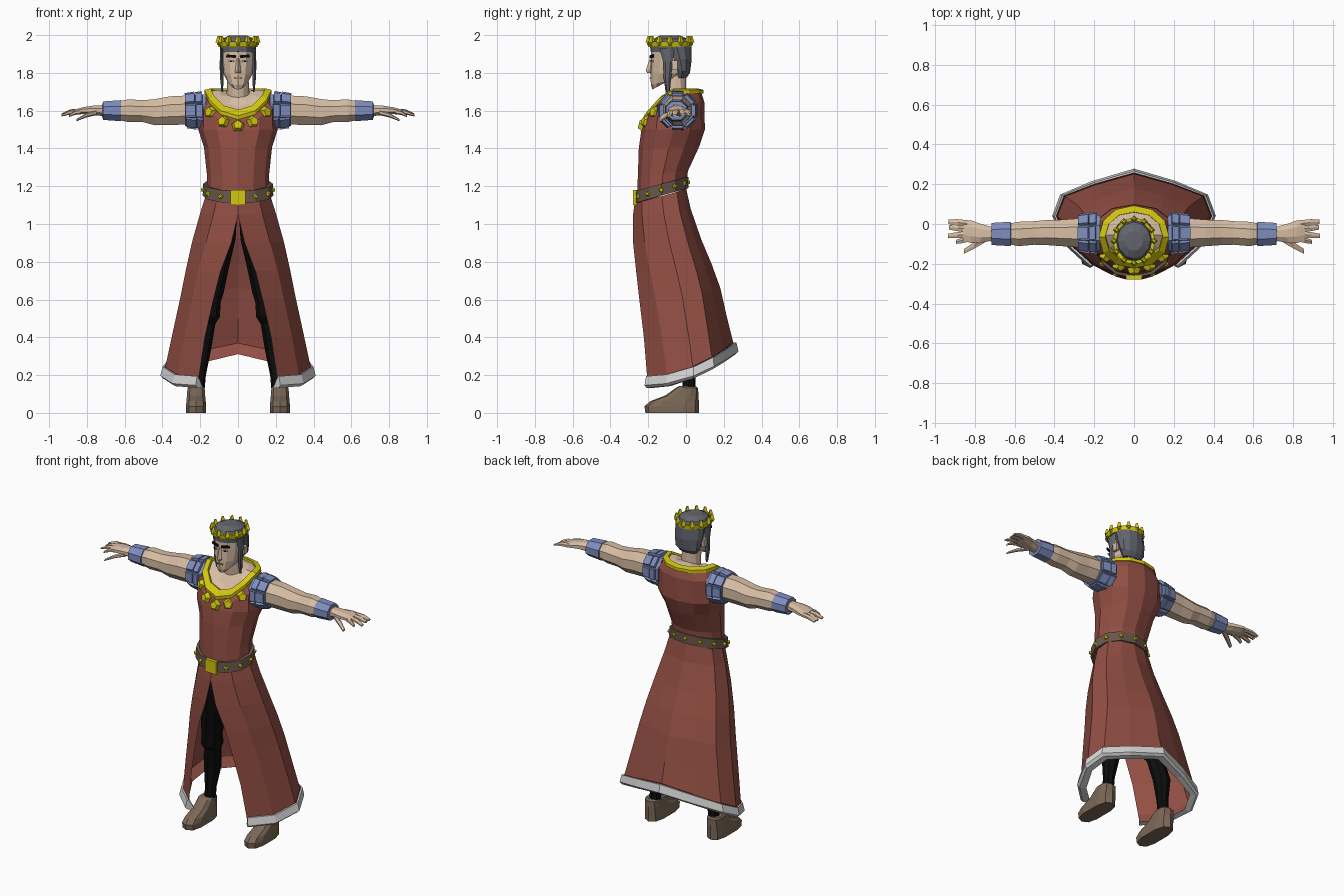
import bpy, bmesh, math
from mathutils import Vector, Matrix

def material(name, r, g, b):
    m = bpy.data.materials.new(name)
    m.diffuse_color = (r, g, b, 1)
    return m

RED = material("robe red", 0.29, 0.078, 0.058)
SKIN = material("skin", 0.68, 0.51, 0.37)
GOLD = material("gold", 0.65, 0.57, 0.005)
BLUE = material("armour blue", 0.21, 0.27, 0.52)
BELT = material("belt brown", 0.14, 0.095, 0.07)
BOOT = material("boot brown", 0.20, 0.14, 0.095)
HAIR = material("hair grey", 0.125, 0.13, 0.155)
BLACK = material("trouser black", 0.004, 0.004, 0.004)
WHITE = material("fur white", 0.68, 0.68, 0.68)

def finish(name, bm, mat):
    bmesh.ops.remove_doubles(bm, verts=bm.verts, dist=0.0002)
    bmesh.ops.recalc_face_normals(bm, faces=bm.faces)
    me = bpy.data.meshes.new(name)
    bm.to_mesh(me)
    bm.free()
    me.materials.append(mat)
    ob = bpy.data.objects.new(name, me)
    bpy.context.collection.objects.link(ob)
    return ob

def oval(hx, yf, yb, zf, zb, scoop=False, q=1.0, n=12, cx=0.0):
    """Horizontal ring sloping from zf to zb; scoop gives a round neckline."""
    pts = []
    for i in range(n):
        a = 2 * math.pi * i / n
        s, c = math.sin(a), math.cos(a)
        s, c = math.copysign(abs(s) ** q, s), math.copysign(abs(c) ** q, c)
        t = (1 - c) / 2
        h = 1 - (1 - min(1, 2 * t)) ** 1.6 if scoop else t
        pts.append(Vector((cx + hx * s, yf + (yb - yf) * t, zf + (zb - zf) * h)))
    return pts

def limb(x, y, z, ry, rz, s=1, n=8):
    """Ring around an arm that runs along x."""
    return [Vector((s * x, y + ry * math.cos(math.tau * (i + .5) / n),
                    z + rz * math.sin(math.tau * (i + .5) / n))) for i in range(n)]

def loft(bm, rings, caps=True, closed=True):
    vs = [[bm.verts.new(p) for p in r] for r in rings]
    n = len(vs[0])
    for a, b in zip(vs, vs[1:]):
        for i in range(n if closed else n - 1):
            j = (i + 1) % n
            bm.faces.new((a[i], a[j], b[j], b[i]))
    if caps:
        bm.faces.new(vs[0])
        bm.faces.new(vs[-1])

def lofted(name, mat, rings, caps=True, closed=True):
    bm = bmesh.new()
    loft(bm, rings, caps, closed)
    return finish(name, bm, mat)

def box(bm, loc, size, rot=None):
    m = Matrix.Translation(loc) @ (rot or Matrix()) @ Matrix.Diagonal((*size, 1))
    bmesh.ops.create_cube(bm, size=1, matrix=m)

def cone(bm, loc, direction, r1, r2, depth, n):
    rot = Vector(direction).to_track_quat('Z', 'Y').to_matrix().to_4x4()
    bmesh.ops.create_cone(bm, cap_ends=True, segments=n, radius1=r1, radius2=r2,
                          depth=depth, matrix=Matrix.Translation(loc) @ rot)

# Robe top and the skin of chest and neck
neckline = oval(.165, -.195, .08, 1.58, 1.70, True, .95)
lofted("robe_top", RED, [
    oval(.165, -.26, 0, 1.13, 1.19), oval(.165, -.255, .01, 1.25, 1.28),
    oval(.18, -.25, .07, 1.40, 1.41), oval(.21, -.236, .10, 1.50, 1.50, q=.9),
    oval(.205, -.220, .097, 1.545, 1.645, True, .9), neckline], caps=False)
lofted("chest_and_neck", SKIN, [
    neckline, oval(.10, -.14, .03, 1.62, 1.71, True), oval(.06, -.105, .0, 1.67, 1.715),
    oval(.055, -.12, 0, 1.79, 1.79)], caps=False)

# Skirt: open strip running from one slit edge round the back to the other
# rows hold front z, back z, slit x, side x, front y, back y
rows = [(1.13, 1.19, 0, .172, -.27, 0), (1.05, 1.08, 0, .20, -.28, .025),
        (.90, .92, .035, .243, -.28, .08), (.75, .79, .092, .275, -.264, .135),
        (.60, .66, .13, .304, -.247, .182), (.40, .50, .175, .345, -.223, .218),
        (.168, .347, .21, .39, -.204, .257)]

def skirt_row(row, w):
    zf, zb, slit, side, yf, yb = row
    shape = [(slit, 0), (slit + .65 * (side - slit), .14 + .09 * w), (side, .53),
             (.9 * side, .82 - .07 * w), (.5 * side, .95 - .07 * w ** .6), (0, 1)]
    half = [Vector((x, yf + (yb - yf) * f, zf + (zb - zf) * f * f)) for x, f in shape]
    return half + [Vector((-v.x, v.y, v.z)) for v in reversed(half[:-1])]

skirt = [skirt_row(r, i / (len(rows) - 1)) for i, r in enumerate(rows)]
lofted("robe_skirt", RED, skirt, caps=False, closed=False)

# Fur hem wrapped round the last skirt row, with a red lining inside
def hem_section(v, profile):
    out = Vector((v.x, v.y - .03, 0)).normalized()
    return [v + out * o + Vector((0, 0, z)) for o, z in profile]
lofted("fur_hem", WHITE, [hem_section(v, ((0, .026), (.01, .026), (.021, -.022), (.006, -.036),
                                          (-.036, -.036))) for v in skirt[-1]],
       caps=True, closed=False)
lofted("hem_lining", RED, [hem_section(v, ((-.036, -.036), (-.002, .03))) for v in skirt[-1]],
       caps=False, closed=False)

# Belt with buckle and studs
lofted("belt", BELT, [
    oval(.172, -.26, .0, 1.11, 1.19), oval(.187, -.274, .012, 1.11, 1.19),
    oval(.185, -.271, .012, 1.175, 1.25), oval(.16, -.25, 0, 1.175, 1.25)], caps=False)
bm = bmesh.new()
box(bm, (0, -.269, 1.14), (.078, .022, .08))
finish("buckle", bm, GOLD)
bm = bmesh.new()
for i in range(1, 12):
    a = math.tau * i / 12
    d = Vector((math.sin(a), -math.cos(a), 0))
    p = Vector((.185 * d.x, -.131 + .141 * d.y, 1.18 + .04 * d.y))
    cone(bm, p, d, .018, .009, .02, 5)
finish("belt_studs", bm, GOLD)

# Necklace collar and its pendants
inner = oval(.142, -.175, .058, 1.60, 1.695, True, .95)
lofted("collar", GOLD, [
    inner, oval(.177, -.22, .093, 1.553, 1.69, True, .95),
    oval(.177, -.223, .093, 1.573, 1.71, True, .95),
    oval(.145, -.19, .060, 1.605, 1.718, True, .95), inner], caps=False)
bm = bmesh.new()
for x, y, z in ((0, -.238, 1.523), (.082, -.217, 1.543), (.15, -.168, 1.592)):
    for s in ((1, -1) if x else (1,)):
        cone(bm, (s * x, y, z), (s * x * .8, -.15, .04), .036, .024, .026, 5)
finish("pendants", bm, GOLD)

# Head, nose and painted face details
lofted("head", SKIN, [
    oval(.034, -.178, -.09, 1.712, 1.76), oval(.056, -.186, -.04, 1.735, 1.775),
    oval(.077, -.188, -.005, 1.79, 1.80), oval(.086, -.185, .01, 1.86, 1.86),
    oval(.086, -.185, .01, 1.94, 1.94)])
lofted("nose", SKIN, [
    oval(.017, -.205, -.17, 1.80, 1.80, n=4), oval(.015, -.213, -.17, 1.812, 1.81, n=4),
    oval(.008, -.192, -.17, 1.875, 1.875, n=4)])
brows, whites, mouth, ears = (bmesh.new() for _ in range(4))
for s in (1, -1):
    turn = Matrix.Rotation(s * math.radians(17), 4, 'Z')
    box(brows, (s * .037, -.181, 1.888), (.05, .009, .014),
        turn @ Matrix.Rotation(-s * .08, 4, 'Y'))
    box(brows, (s * .036, -.1825, 1.862), (.010, .008, .009), turn)
    box(whites, (s * .036, -.181, 1.862), (.026, .008, .009), turn)
    box(ears, (s * .089, -.06, 1.84), (.018, .03, .05))
box(mouth, (0, -.188, 1.772), (.044, .008, .005))
finish("brows_and_pupils", brows, BLACK)
finish("eye_whites", whites, WHITE)
finish("mouth", mouth, BOOT)
finish("ears", ears, SKIN)

# Hair: cap, back and long side locks
lofted("hair_cap", HAIR, [
    oval(.089, -.188, .025, 1.912, 1.90), oval(.094, -.191, .026, 1.95, 1.95),
    oval(.084, -.172, .01, 1.980, 1.980), oval(.045, -.135, -.035, 1.999, 1.999)])
lofted("hair_back", HAIR, [
    oval(.058, -.055, .004, 1.772, 1.775), oval(.086, -.06, .021, 1.82, 1.80),
    oval(.094, -.095, .03, 1.88, 1.87), oval(.095, -.13, .028, 1.94, 1.94)])
for s, side in ((1, "left"), (-1, "right")):
    lofted(side + "_side_lock", HAIR, [
        oval(.005, -.105, -.085, 1.70, 1.70, n=6, cx=s * .083),
        oval(.010, -.119, -.079, 1.77, 1.77, n=6, cx=s * .086),
        oval(.011, -.122, -.07, 1.86, 1.86, n=6, cx=s * .087),
        oval(.011, -.14, -.06, 1.93, 1.93, n=6, cx=s * .086)])

# Crown band with points and beads
low = oval(.090, -.187, .020, 1.938, 1.938)
lofted("crown_band", GOLD, [
    low, oval(.102, -.199, .03, 1.938, 1.938), oval(.108, -.205, .034, 1.966, 1.966),
    oval(.090, -.187, .020, 1.966, 1.966), low], caps=False)
bm = bmesh.new()
for i in range(12):
    a = math.tau * i / 12
    d = Vector((math.sin(a), -math.cos(a), 0))
    p = Vector((.101 * d.x, -.085 + .111 * d.y, 1.977))
    cone(bm, p, (0, 0, 1), .019, .008, .034, 4)
    cone(bm, p + d * .005 + Vector((0, 0, -.023)), d, .013, .006, .012, 5)
finish("crown_points", bm, GOLD)

# Arms, hands, bracelets, shoulder plates, legs and boots on both sides
for s, side in ((1, "left"), (-1, "right")):
    lofted(side + "_arm", SKIN, [limb(*r, s) for r in (
        (.17, -.045, 1.60, .085, .085), (.28, -.045, 1.603, .079, .083),
        (.36, -.045, 1.60, .072, .082), (.44, -.043, 1.592, .068, .075),
        (.50, -.045, 1.597, .064, .063), (.58, -.05, 1.60, .066, .065),
        (.63, -.05, 1.60, .056, .054), (.72, -.05, 1.60, .04, .036))])
    bm = bmesh.new()
    loft(bm, [limb(*r, s) for r in (
        (.71, -.05, 1.60, .036, .032), (.77, -.047, 1.602, .052, .026),
        (.82, -.038, 1.60, .061, .02), (.86, -.033, 1.595, .057, .013))])
    # fingers and thumb: root x y z, tip x y z, width
    for rx, ry, rz, tx, ty, tz, w in (
            (.84, .003, 1.597, .932, .012, 1.581, .019),
            (.84, -.024, 1.597, .930, -.016, 1.578, .019),
            (.84, -.052, 1.597, .934, -.060, 1.575, .018),
            (.83, -.075, 1.595, .895, -.090, 1.572, .016),
            (.75, -.077, 1.59, .855, -.138, 1.55, .019)):
        loft(bm, [limb(rx, ry, rz, w, .014, s, 6),
                  limb((rx + tx) / 2, (ry + ty) / 2, (rz + tz) / 2 + .006, w, .012, s, 6),
                  limb(tx, ty, tz, w * .7, .006, s, 6)])
    finish(side + "_hand", bm, SKIN)
    lofted(side + "_bracelet", BLUE, [limb(*r, s) for r in (
        (.618, -.05, 1.60, .056, .054), (.62, -.05, 1.60, .066, .06),
        (.715, -.05, 1.60, .06, .053), (.717, -.05, 1.60, .04, .036))])

    # short sleeve with raised plates round it
    bm = bmesh.new()
    loft(bm, [limb(.17, -.045, 1.60, .098, .093, s), limb(.28, -.045, 1.60, .088, .088, s)])
    for i in range(8):
        a = math.tau * i / 8
        turn = Matrix.Rotation(a, 4, 'X') @ Matrix.Rotation(s * .16, 4, 'Y')
        c, d = math.cos(a), math.sin(a)
        lean = .006 * c
        box(bm, (s * (.25 + lean), -.045 - d * .09, 1.60 + c * .088), (.052, .058, .018), turn)
        box(bm, (s * (.203 + lean), -.045 - d * .096, 1.60 + c * .093), (.034, .064, .016), turn)
    finish(side + "_shoulder_plates", bm, BLUE)

    lofted(side + "_leg", BLACK, [
        oval(r, y - r, y + r, z, z, n=8, cx=s * x) for x, y, r, z in (
            (.212, .015, .034, .11), (.205, .015, .035, .20), (.195, .02, .052, .33),
            (.172, -.01, .052, .47), (.163, -.03, .068, .51), (.155, -.045, .062, .58),
            (.145, -.05, .070, .64), (.125, -.07, .075, .76), (.095, -.10, .082, .92),
            (.085, -.11, .08, 1.06))])
    lofted(side + "_boot", BOOT, [
        oval(hx, yf, yb, z, z2, q=.7, n=10, cx=s * .222) for hx, yf, yb, z, z2 in (
            (.054, -.215, .068, 0, 0), (.055, -.22, .068, .035, .03),
            (.053, -.19, .068, .062, .06), (.05, -.11, .066, .092, .09),
            (.047, -.05, .064, .135, .13), (.038, -.035, .055, .142, .14))])
